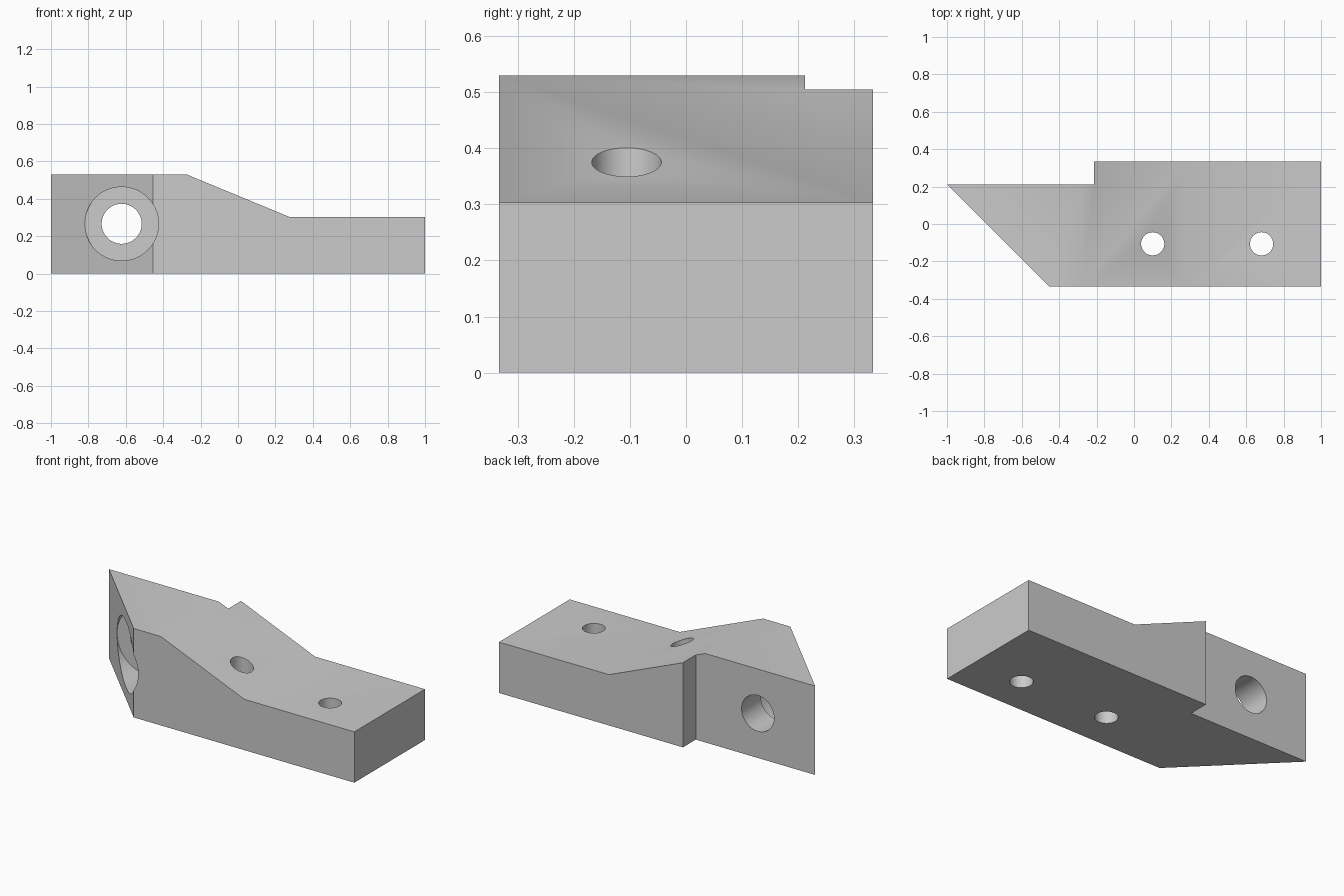
import bpy, bmesh
from mathutils import Matrix, Vector

cube = bpy.data.objects.get("Cube")
if cube:
    bpy.data.objects.remove(cube, do_unlink=True)

grey = bpy.data.materials.new("plain grey")
grey.use_nodes = True
colour = (0.6, 0.6, 0.6, 1)
grey.diffuse_color = colour
grey.node_tree.nodes["Principled BSDF"].inputs["Base Color"].default_value = colour


def prism(name, points, push):
    """Extrude a closed outline along a vector."""
    bm = bmesh.new()
    face = bm.faces.new([bm.verts.new(p) for p in points])
    ext = bmesh.ops.extrude_face_region(bm, geom=[face])
    moved = [v for v in ext["geom"] if isinstance(v, bmesh.types.BMVert)]
    bmesh.ops.translate(bm, verts=moved, vec=Vector(push))
    bmesh.ops.recalc_face_normals(bm, faces=bm.faces)
    return finish(name, bm)


def cylinder(name, start, end, radius):
    """Round cutter between two points."""
    a, b = Vector(start), Vector(end)
    bm = bmesh.new()
    turn = (b - a).to_track_quat('Z', 'Y').to_matrix().to_4x4()
    bmesh.ops.create_cone(bm, cap_ends=True, segments=64, radius1=radius,
                          radius2=radius, depth=(b - a).length,
                          matrix=Matrix.Translation((a + b) / 2) @ turn)
    return finish(name, bm)


def finish(name, bm):
    mesh = bpy.data.meshes.new(name)
    bm.to_mesh(mesh)
    bm.free()
    mesh.materials.append(grey)
    obj = bpy.data.objects.new(name, mesh)
    bpy.context.collection.objects.link(obj)
    return obj


def boolean(target, tool, operation):
    mod = target.modifiers.new(tool.name, 'BOOLEAN')
    mod.operation = operation
    mod.solver = 'EXACT'
    mod.object = tool
    bpy.context.view_layer.objects.active = target
    bpy.ops.object.modifier_apply(modifier=mod.name)
    bpy.data.objects.remove(tool, do_unlink=True)


# Body: plan outline with angled end and rear step
plan = [(-1, 0.212), (-0.455, -0.333), (1, -0.333), (1, 0.333),
        (-0.213, 0.333), (-0.213, 0.212)]
block = prism("bracket_block", [(x, y, 0) for x, y in plan], (0, 0, 0.53))

# Sloped, lowered top
slope = [(-0.275, 0.53), (0.275, 0.303), (1.2, 0.303), (1.2, 0.7), (-0.275, 0.7)]
boolean(block, prism("slope_cutter", [(x, -0.5, z) for x, z in slope], (0, 1, 0)),
        'DIFFERENCE')

# Vertical bolt holes
for x in (0.1, 0.682):
    boolean(block, cylinder("bolt_hole", (x, -0.106, -0.2), (x, -0.106, 0.8), 0.062),
            'DIFFERENCE')

# Counterbored cross hole
for name, end, radius in (("counterbore", 0.03, 0.197), ("cross_hole", 0.5, 0.107)):
    boolean(block, cylinder(name, (-0.622, -0.6, 0.266), (-0.622, end, 0.266), radius),
            'DIFFERENCE')

# Smooth bores, crisp edges
bpy.ops.object.select_all(action='DESELECT')
block.select_set(True)
bpy.context.view_layer.objects.active = block
bpy.ops.object.shade_smooth_by_angle(angle=0.5)
